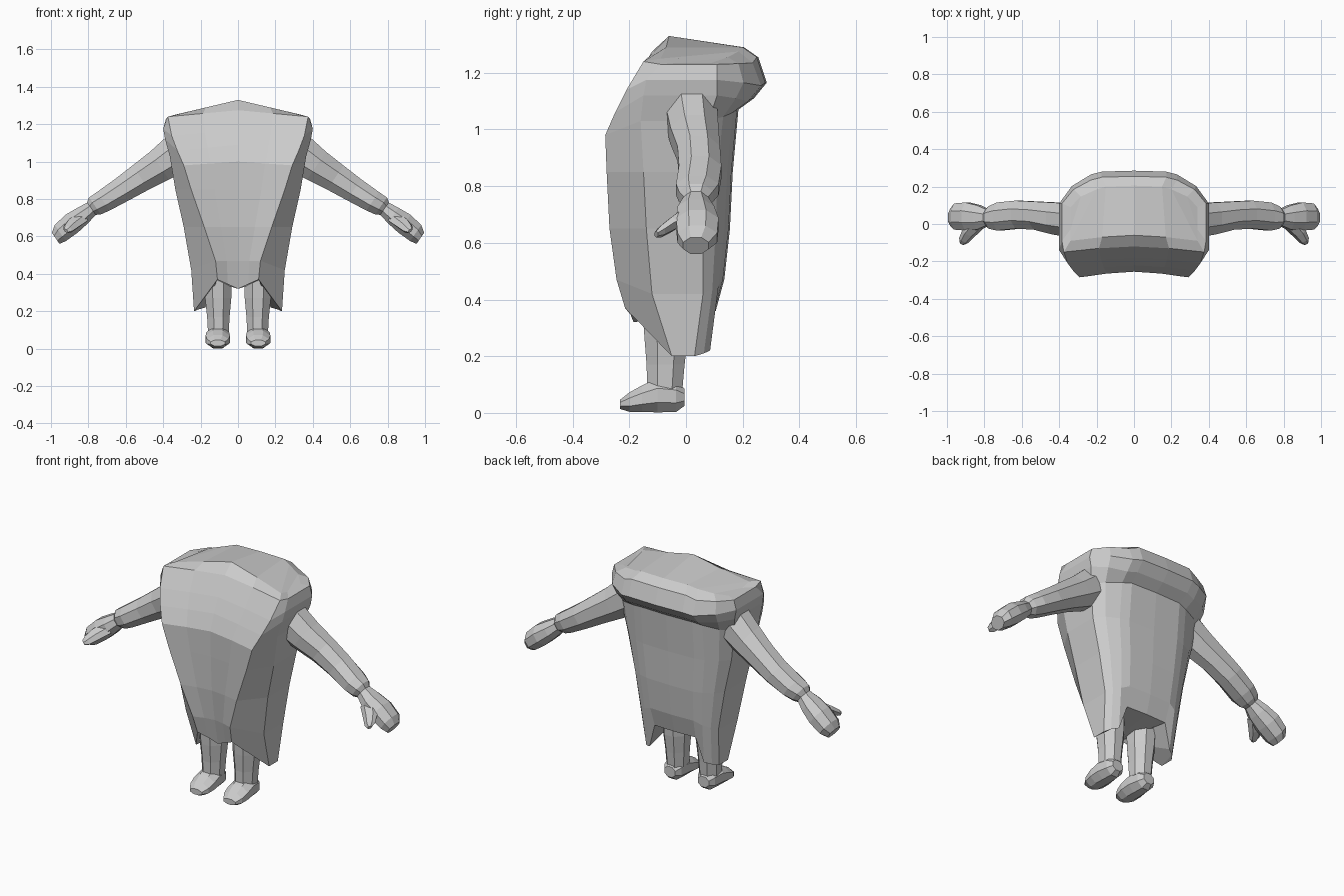
import bpy, bmesh, math
from mathutils import Vector


def finish(bm, name):
    """Turn a half-model bmesh into a mirrored flat-shaded object."""
    bmesh.ops.recalc_face_normals(bm, faces=bm.faces)
    me = bpy.data.meshes.new(name)
    bm.to_mesh(me)
    bm.free()
    ob = bpy.data.objects.new(name, me)
    bpy.context.collection.objects.link(ob)
    mod = ob.modifiers.new("mirror", 'MIRROR')
    mod.use_clip = True
    return ob


def tube(name, sections, u, v, sides=8):
    """Loft of (x, y, z, radius along u, radius along v) sections, capped."""
    bm = bmesh.new()
    u, v = Vector(u).normalized(), Vector(v).normalized()
    k = 1 / math.cos(math.pi / sides)
    rings = []
    for x, y, z, ru, rv in sections:
        ring = []
        for i in range(sides):
            a = 2 * math.pi * (i + 0.5) / sides
            ring.append(bm.verts.new(Vector((x, y, z)) + u * ru * k * math.cos(a)
                                     + v * rv * k * math.sin(a)))
        rings.append(ring)
    for a, b in zip(rings, rings[1:]):
        for i in range(sides):
            j = (i + 1) % sides
            bm.faces.new((a[i], a[j], b[j], b[i]))
    bm.faces.new(rings[0])
    bm.faces.new(rings[-1])
    return finish(bm, name)


# Wedge body: front edge (w, y, z, centre z), side (w, z, y front, y back),
# back edge (w, y, z, centre z), from the rolled top down to the hem
body_rings = [
    ((.34, -.09, 1.25, 1.33), (.34, 1.235, -.03, .09), (.20, .185, 1.275, 1.29)),
    ((.375, -.15, 1.24, 1.275), (.385, 1.23, -.09, .11), (.23, .235, 1.235, 1.255)),
    ((.355, -.21, 1.14, 1.17), (.40, 1.175, -.14, .11), (.23, .265, 1.155, 1.165)),
    ((.325, -.25, 1.06, 1.09), (.39, 1.12, -.15, .11), (.23, .22, 1.10, 1.11)),
    ((.29, -.285, .98, 1.0), (.365, 1.03, -.16, .08), (.22, .165, 1.06, 1.07)),
    ((.25, -.28, .85, .85), (.335, .85, -.15, .06), (.22, .145, .85, .85)),
    ((.18, -.27, .65, .65), (.29, .65, -.14, .06), (.20, .135, .65, .65)),
    ((.12, -.245, .47, .47), (.25, .42, -.12, .06), (.185, .115, .45, .47)),
    ((.11, -.215, .37, .32), (.235, .20, -.05, .03), (.175, .085, .22, .36)),
]
bm = bmesh.new()
loops = []
for (wf, yf, zf, zfc), (ws, zs, ya, yb), (wb, yk, zk, zkc) in body_rings:
    pts = [
        (0, yf + .03, zfc), (wf * .5, yf + .02, (zf + zfc) / 2), (wf, yf, zf),
        (ws, ya, zs), (ws, yb, zs),
        (ws * .6 + wb * .4, yb * .4 + yk * .6, (zs + zk) / 2),
        (wb, yk, zk), (wb * .75, yk + .015, zkc), (0, yk + .02, zkc),
    ]
    loops.append([bm.verts.new(p) for p in pts])
for a, b in zip(loops, loops[1:]):
    for i in range(8):
        bm.faces.new((a[i], a[i + 1], b[i + 1], b[i]))
for r in (loops[0], loops[-1]):
    for i in range(3):
        bm.faces.new((r[i], r[i + 1], r[7 - i], r[8 - i]))
    bm.faces.new((r[3], r[4], r[5]))
finish(bm, "wedge_body")

# Sleeved arms
Y, N = (0, 1, 0), (.57, 0, .82)
tube("arms", [
    (.33, .02, 1.04, .09, .105), (.42, .03, .978, .085, .09),
    (.52, .045, .915, .075, .078), (.62, .05, .85, .075, .068),
    (.72, .04, .788, .075, .06), (.765, .035, .763, .06, .055),
    (.785, .035, .748, .042, .04)], Y, N)

# Mitten hands and thumbs
tube("hands", [
    (.775, .035, .755, .04, .038), (.83, .035, .712, .065, .05),
    (.89, .04, .668, .075, .058), (.95, .04, .618, .07, .052),
    (.975, .035, .59, .045, .036)], Y, N)
tube("thumbs", [
    (.84, .0, .70, .035, .03), (.885, -.05, .665, .03, .028),
    (.91, -.088, .64, .022, .022), (.92, -.105, .63, .01, .012)],
    (.8, .6, 0), N, 6)

# Legs and feet
X, Z = (1, 0, 0), (0, 0, 1)
tube("legs", [
    (.11, -.07, .44, .075, .085), (.106, -.07, .27, .07, .077),
    (.105, -.072, .17, .06, .067), (.105, -.075, .08, .055, .062)], X, Y)
tube("feet", [
    (.108, -.005, .055, .035, .03), (.108, -.035, .058, .053, .055),
    (.108, -.10, .062, .062, .06), (.108, -.155, .05, .065, .047),
    (.108, -.20, .038, .058, .034), (.108, -.233, .03, .038, .016)], X, Z)
